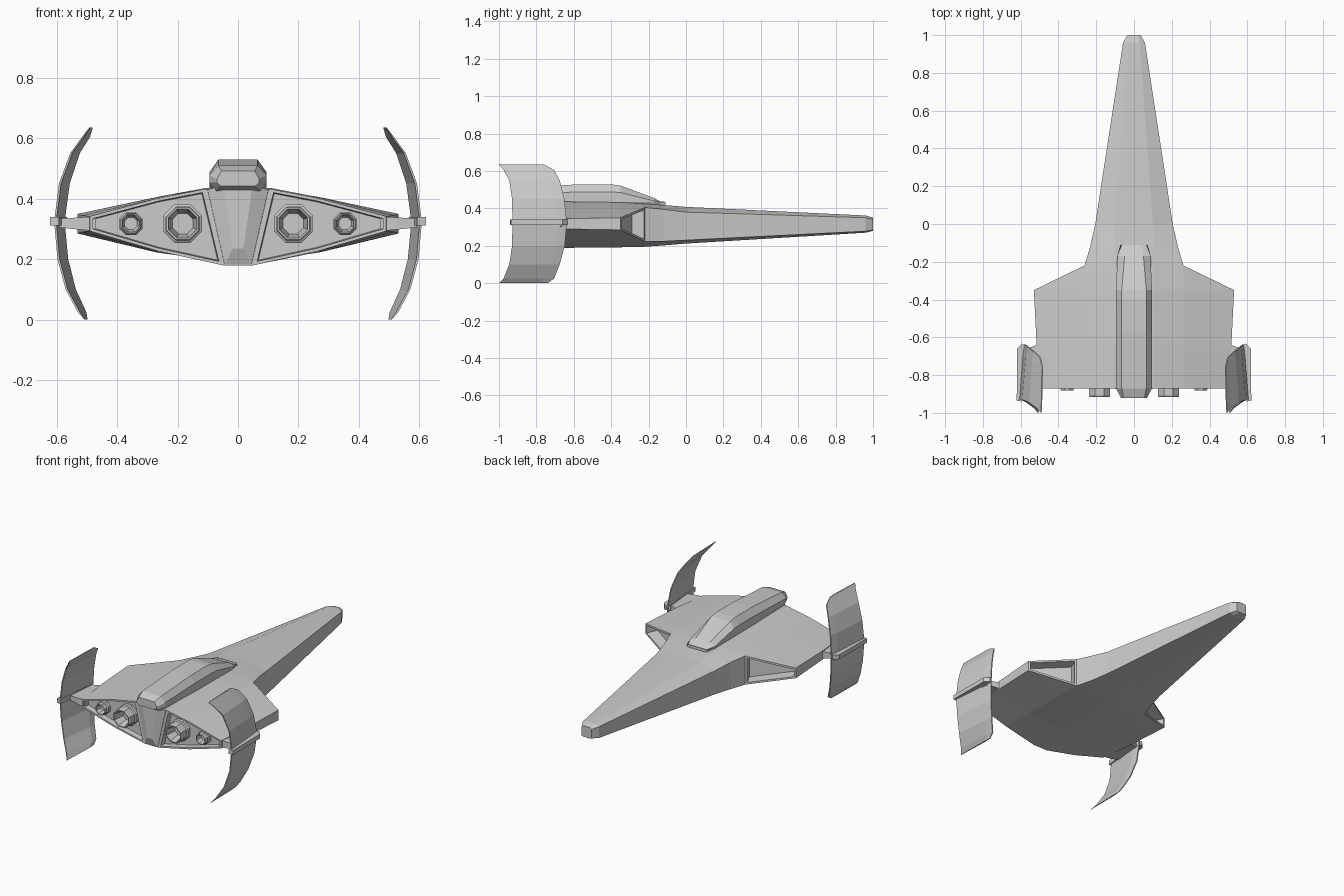
import bpy, bmesh, math
from mathutils import Vector

if "Cube" in bpy.data.objects:
    bpy.data.objects.remove(bpy.data.objects["Cube"])


def finish(name, bm, mirror=False):
    bmesh.ops.recalc_face_normals(bm, faces=bm.faces)
    me = bpy.data.meshes.new(name)
    bm.to_mesh(me)
    bm.free()
    ob = bpy.data.objects.new(name, me)
    bpy.context.collection.objects.link(ob)
    if mirror:
        m = ob.modifiers.new("mirror", 'MIRROR')
        m.use_mirror_merge = False
    return ob


def loft(rings, cap_start=True, cap_end=True):
    """Skin a list of closed rings into a bmesh; return it with its vertex rings."""
    bm = bmesh.new()
    vr = [[bm.verts.new(p) for p in r] for r in rings]
    n = len(rings[0])
    for a, b in zip(vr, vr[1:]):
        for i in range(n):
            j = (i + 1) % n
            bm.faces.new((a[i], a[j], b[j], b[i]))
    if cap_start:
        bm.faces.new(vr[0])
    if cap_end:
        bm.faces.new(vr[-1])
    return bm, vr


def symmetric(y, half):
    """Half profile of (x, z) mirrored into a full ring at y."""
    return [(x, y, z) for x, z in half] + [(-x, y, z) for x, z in reversed(half)]


# Hull: y, top (x, z), upper edge (x, z), lower edge z, bottom (x, z), wing tip (x, upper z, lower z)
hull_rows = [
    (1.00, .02, .350, .035, .342, .285, .02, .280, None),
    (.96, .03, .362, .058, .350, .278, .03, .270, None),
    (.00, .10, .408, .205, .380, .230, .05, .212, None),
    (-.12, .10, .418, .232, .395, .224, .05, .202, None),
    (-.22, .10, .424, .262, .405, .222, .05, .195, None),
    (-.35, .10, .432, .267, .406, .222, .05, .192, (.53, .350, .285)),
    (-.65, .105, .436, .267, .405, .224, .05, .189, (.515, .345, .290)),
    (-.87, .11, .432, .265, .402, .227, .05, .180, (.49, .342, .293)),
]
rings = []
for y, tx, tz, ex, eu, el, bx, bz, wing in hull_rows:
    wx, wu, wl = wing or (ex, eu, el)
    rings.append(symmetric(y, [(tx, tz), (ex, eu), (wx, wu), (wx, wl), (ex, el), (bx, bz)]))
bm, vr = loft(rings, cap_end=False)
e = vr[-1]
panels = [bm.faces.new(e[:6]), bm.faces.new(e[6:])]
bm.faces.new((e[0], e[5], e[6], e[11]))
bmesh.ops.remove_doubles(bm, verts=bm.verts, dist=.0005)
bmesh.ops.recalc_face_normals(bm, faces=bm.faces)
# recessed engine panels and air intakes
intakes = [f for f in bm.faces if f.normal.y > .6 and abs(f.calc_center_median().x) > .3]
for faces, rim, depth in ((panels, .010, -.035), (intakes, .012, -.07)):
    bmesh.ops.inset_individual(bm, faces=faces, thickness=rim, use_even_offset=True)
    bmesh.ops.inset_individual(bm, faces=faces, thickness=.003, depth=depth, use_even_offset=True)
finish("hull", bm)

# Dorsal spine: y, base half width, base z, shoulder z, top half width, top z
spine_rows = [
    (-.11, .070, .400, .419, .045, .421),
    (-.17, .088, .400, .440, .050, .455),
    (-.35, .095, .400, .485, .065, .522),
    (-.40, .095, .400, .488, .065, .529),
    (-.57, .095, .400, .488, .065, .529),
    (-.87, .095, .420, .478, .065, .510),
    (-.92, .070, .442, .465, .055, .492),
]
bm, _ = loft([symmetric(y, [(w * .8, zb), (w, zb + .035 if y > -.9 else zb + .01), (w, zs), (tw, zt)])
              for y, w, zb, zs, tw, zt in spine_rows])
finish("dorsal_spine", bm)

# Tapered keel wedge between the engine panels
bm, _ = loft([symmetric(-.86, [(.105, .43), (.048, .182)]),
              symmetric(-.872, [(.100, .43), (.044, .182)]),
              symmetric(-.892, [(.048, .445), (.018, .235)])])
finish("rear_wedge", bm)


# Octagonal engine nozzles
def nozzle(name, x, r, y_end):
    prof = [(-.83, 1.13), (-.855, 1.13), (-.86, 1), (y_end + .006, 1), (y_end, .94),
            (y_end, .84), (y_end + .02, .78), (-.845, .6)]
    z = .318
    rings = [[(x + r * k * math.cos(math.pi / 8 + i * math.pi / 4), y,
               z + r * k * math.sin(math.pi / 8 + i * math.pi / 4)) for i in range(8)] for y, k in prof]
    bm, _ = loft(rings)
    finish(name, bm, True)


nozzle("main_nozzles", .183, .061, -.915)
nozzle("small_nozzles", .354, .037, -.882)

# Curved side fins: z, outer x at front, outer x at rear, front y, rear y
fin_rows = [
    (.635, .485, .492, -.76, -1.00),
    (.605, .500, .515, -.705, -.975),
    (.550, .533, .555, -.675, -.945),
    (.450, .565, .592, -.650, -.930),
    (.325, .582, .608, -.637, -.928),
    (.200, .570, .597, -.648, -.930),
    (.100, .545, .570, -.675, -.945),
    (.025, .512, .530, -.705, -.975),
    (.000, .502, .508, -.74, -1.00),
]
rings = []
for z, xf, xr, yf, yr in fin_rows:
    t = .006 if z in (.635, 0) else .014
    ym, xm = yf - .05, xf + (xr - xf) * .2
    rings.append([(xf, yf, z), (xm + .002, ym, z), (xr, yr, z),
                  (xr - t * .5, yr, z), (xm - t, ym, z), (xf - t * .5, yf, z)])
bm, _ = loft(rings)
finish("side_fins", bm, True)

# Bands clamped around the middle of the fins
bm, _ = loft([[(.592, -.632, z), (.619, -.66, z), (.621, -.935, z), (.592, -.94, z), (.566, -.65, z)]
              for z in (.312, .340)])
finish("fin_bands", bm, True)

# Struts joining the fins to the hull
bm, _ = loft([[(x, yf, zt), (x, yb, zt), (x, yb, zb), (x, yf, zb)] for x, yf, yb, zt, zb in (
    (.47, -.62, -.86, .342, .293), (.525, -.645, -.86, .338, .298), (.59, -.665, -.85, .335, .305))])
finish("fin_struts", bm, True)
